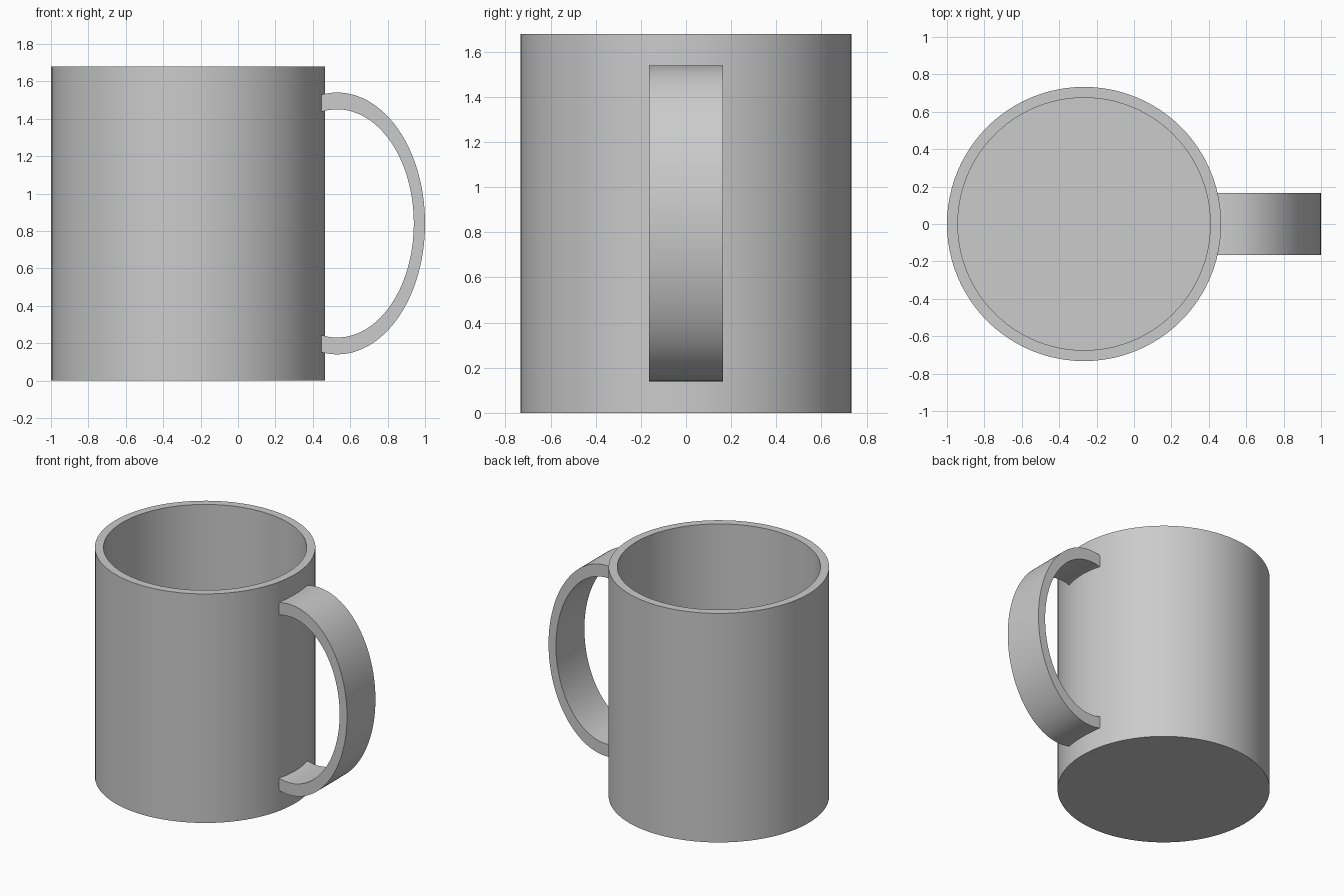
import bpy
import bmesh
from math import asin, cos, sin, pi, radians

HEIGHT, RADIUS, INNER, FLOOR = 1.68, 0.733, 0.675, 0.06
MUG_X = -0.267
SIDES = 96

cube = bpy.data.objects.get("Cube")
if cube:
    bpy.data.objects.remove(cube, do_unlink=True)

grey = bpy.data.materials.new("plain grey")
grey.use_nodes = True
colour = (0.6, 0.6, 0.6, 1)
grey.diffuse_color = colour
grey.node_tree.nodes["Principled BSDF"].inputs["Base Color"].default_value = colour


def finish(name, bm, x=0):
    """Turn a bmesh into a shaded, coloured object."""
    bmesh.ops.recalc_face_normals(bm, faces=bm.faces)
    mesh = bpy.data.meshes.new(name)
    bm.to_mesh(mesh)
    bm.free()
    obj = bpy.data.objects.new(name, mesh)
    obj.location.x = x
    mesh.materials.append(grey)
    bpy.context.collection.objects.link(obj)
    bpy.ops.object.select_all(action="DESELECT")
    obj.select_set(True)
    bpy.context.view_layer.objects.active = obj
    bpy.ops.object.shade_smooth_by_angle(angle=radians(30))
    return obj


# Mug body: rings from the underside, over the rim, to the inside floor
bm = bmesh.new()
profile = [(RADIUS, 0), (RADIUS, HEIGHT), (INNER, HEIGHT), (INNER, FLOOR)]
rings = [[bm.verts.new((r * cos(2 * pi * i / SIDES), r * sin(2 * pi * i / SIDES), z))
          for i in range(SIDES)] for r, z in profile]
for low, high in zip(rings, rings[1:]):
    for i in range(SIDES):
        j = (i + 1) % SIDES
        bm.faces.new((low[i], low[j], high[j], high[i]))
bm.faces.new(rings[0])
bm.faces.new(rings[-1])
finish("mug_body", bm, MUG_X)

# Handle: flat elliptical band whose ends are buried in the wall
CENTRE_X, CENTRE_Z, HALF_WIDTH, END_X = 0.53, 0.84, 0.165, 0.43
STEPS = 64


def arc(a, b):
    """Points on an ellipse from the lower end to the upper end."""
    reach = pi / 2 + asin((CENTRE_X - END_X) / a)
    angles = [reach * (2 * i / STEPS - 1) for i in range(STEPS + 1)]
    return [(CENTRE_X + a * cos(t), CENTRE_Z + b * sin(t)) for t in angles]


bm = bmesh.new()
sections = []
for (ox, oz), (ix, iz) in zip(arc(0.47, 0.70), arc(0.41, 0.61)):
    corners = ((ox, -HALF_WIDTH, oz), (ox, HALF_WIDTH, oz),
               (ix, HALF_WIDTH, iz), (ix, -HALF_WIDTH, iz))
    sections.append([bm.verts.new(c) for c in corners])
for s, t in zip(sections, sections[1:]):
    for k in range(4):
        n = (k + 1) % 4
        bm.faces.new((s[k], s[n], t[n], t[k]))
bm.faces.new(sections[0])
bm.faces.new(sections[-1])
finish("handle", bm)
